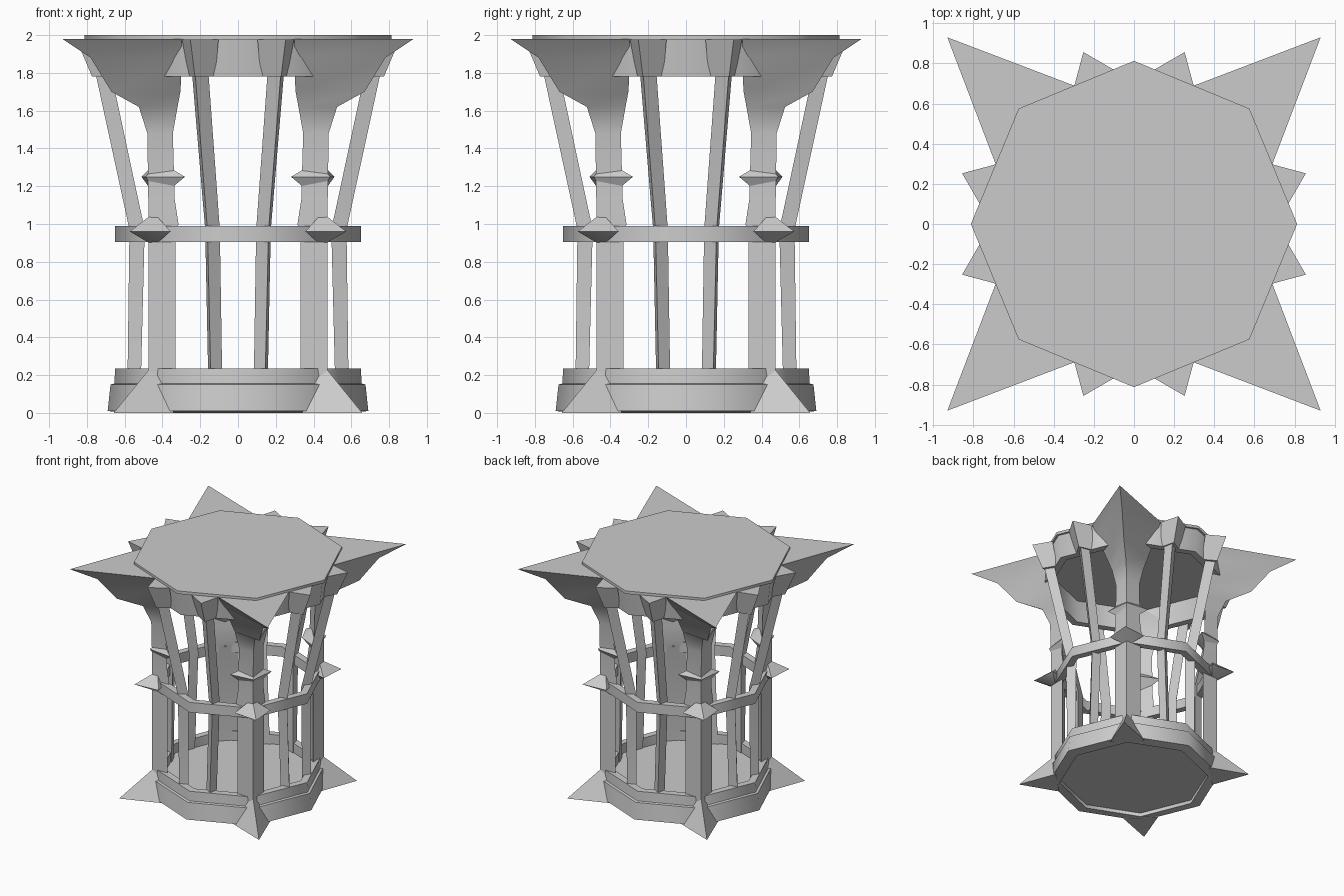
import bpy, bmesh, math
from mathutils import Vector, Matrix

if "Cube" in bpy.data.objects:
    bpy.data.objects.remove(bpy.data.objects["Cube"])

stone = bpy.data.materials.new("grey_stone")
stone.use_nodes = True
GREY = (0.6, 0.6, 0.6, 1)
stone.diffuse_color = GREY
stone.node_tree.nodes["Principled BSDF"].inputs["Base Color"].default_value = GREY

DIAG = math.sqrt(0.5)
SIDES = 8


def finish(name, bm):
    bmesh.ops.recalc_face_normals(bm, faces=bm.faces)
    mesh = bpy.data.meshes.new(name)
    bm.to_mesh(mesh)
    bm.free()
    mesh.materials.append(stone)
    obj = bpy.data.objects.new(name, mesh)
    bpy.context.collection.objects.link(obj)
    bpy.ops.object.select_all(action='DESELECT')
    obj.select_set(True)
    bpy.context.view_layer.objects.active = obj
    bpy.ops.object.shade_smooth_by_angle(angle=math.radians(50))
    return obj


def loft(bm, sections):
    """Skin a list of equal-length point loops and cap both ends."""
    loops = [[bm.verts.new(p) for p in s] for s in sections]
    n = len(loops[0])
    for low, high in zip(loops, loops[1:]):
        for i in range(n):
            j = (i + 1) % n
            bm.faces.new((low[i], low[j], high[j], high[i]))
    bm.faces.new(loops[0])
    bm.faces.new(loops[-1])


def octagon_part(name, profile):
    """Turn a (radius, z) profile round the axis with eight sides."""
    bm = bmesh.new()
    rings = []
    for r, z in profile:
        rings.append([bm.verts.new((r * math.cos(k * math.tau / SIDES),
                                    r * math.sin(k * math.tau / SIDES), z))
                      for k in range(SIDES)])
    for a, b in zip(rings, rings[1:] + rings[:1]):
        for i in range(SIDES):
            j = (i + 1) % SIDES
            bm.faces.new((a[i], a[j], b[j], b[i]))
    return finish(name, bm)


def octagon_slab(name, radius, bottom, top):
    bm = bmesh.new()
    loft(bm, [[(radius * math.cos(k * math.tau / SIDES),
                radius * math.sin(k * math.tau / SIDES), z)
               for k in range(SIDES)] for z in (bottom, top)])
    return finish(name, bm)


def corner(r, t, z):
    """Point at radius r along the corner diagonal, t sideways."""
    return Vector(((r + t) * DIAG, (r - t) * DIAG, z))


def four_corners(name, build):
    bm = bmesh.new()
    for k in range(4):
        part = bmesh.new()
        build(part)
        part.transform(Matrix.Rotation(k * math.pi / 2, 4, 'Z'))
        temp = bpy.data.meshes.new("temp")
        part.to_mesh(temp)
        part.free()
        bm.from_mesh(temp)
        bpy.data.meshes.remove(temp)
    return finish(name, bm)


def spike(bm, z, inner, outer, side_r, side, low, high, mid_r):
    """Flattened eight-faced spike pointing out of a corner."""
    girdle = [bm.verts.new(p) for p in (corner(inner, 0, z), corner(side_r, side, z),
                                        corner(outer, 0, z), corner(side_r, -side, z))]
    for end in (low, high):
        tip = bm.verts.new(corner(mid_r, 0, end))
        for i in range(4):
            bm.faces.new((girdle[i], girdle[(i + 1) % 4], tip))


# Base, floor, middle hoop and top
octagon_part("base_rim", [(0.60, 0), (0.69, 0.01), (0.675, 0.15), (0.655, 0.155),
                          (0.65, 0.235), (0.59, 0.235), (0.59, 0.14)])
octagon_slab("base_floor", 0.62, 0.03, 0.155)
octagon_part("middle_hoop", [(0.59, 0.905), (0.65, 0.905), (0.65, 0.99), (0.59, 0.99)])
octagon_part("top_drum", [(0.71, 1.78), (0.77, 1.78), (0.795, 1.978), (0.71, 1.978)])
octagon_slab("top_plate", 0.813, 1.975, 2.0)


# Corner posts flaring into long top horns: z, ridge, wing x, wing y
POST = [(0.15, 0.475, 0.33, 0.475), (0.95, 0.475, 0.33, 0.475),
        (1.0, 0.475, 0.315, 0.475), (1.13, 0.475, 0.335, 0.475),
        (1.48, 0.48, 0.345, 0.48), (1.62, 0.525, 0.32, 0.50),
        (1.70, 0.67, 0.305, 0.53), (1.88, 0.78, 0.295, 0.63),
        (1.98, 0.93, 0.30, 0.69)]


def post(bm):
    loft(bm, [[(t, t, z), (a, b, z), (b, a, z)] for z, t, a, b in POST])


four_corners("corner_posts", post)
four_corners("post_knobs", lambda bm: spike(bm, 1.25, 0.5, 0.69, 0.56, 0.163, 1.13, 1.335, 0.6))
four_corners("hoop_spikes", lambda bm: spike(bm, 0.96, 0.56, 0.81, 0.645, 0.14, 0.885, 1.06, 0.63))


# Pointed feet
def foot(bm):
    base = [corner(0.62, 0.14, 0), corner(0.93, 0, 0), corner(0.62, -0.14, 0)]
    top = [corner(0.62, 0.025, 0.235), corner(0.66, 0, 0.235), corner(0.62, -0.025, 0.235)]
    loft(bm, [base, top])


four_corners("feet", foot)

# Slanted bars and their top brackets, two on each side
OUT = Vector((math.sin(math.pi / 8), math.cos(math.pi / 8), 0))
ALONG = Vector((OUT.y, -OUT.x, 0))


def wedge(x, y, z, half, depth):
    c = Vector((x, y, z))
    return [c - ALONG * half, c + OUT * depth, c + ALONG * half]


def mirrored_pair(sections):
    def build(bm):
        for s in (1, -1):
            loft(bm, [[(p.x * s, p.y, p.z) for p in sec] for sec in sections])
    return build


four_corners("bars", mirrored_pair([wedge(0.12, 0.53, 0.15, 0.04, 0.06),
                                    wedge(0.135, 0.51, 0.97, 0.042, 0.07),
                                    wedge(0.2, 0.69, 1.8, 0.047, 0.07)]))
four_corners("bar_brackets", mirrored_pair([wedge(0.19, 0.68, 1.78, 0.075, 0.10),
                                            wedge(0.2, 0.73, 1.978, 0.105, 0.137)]))
